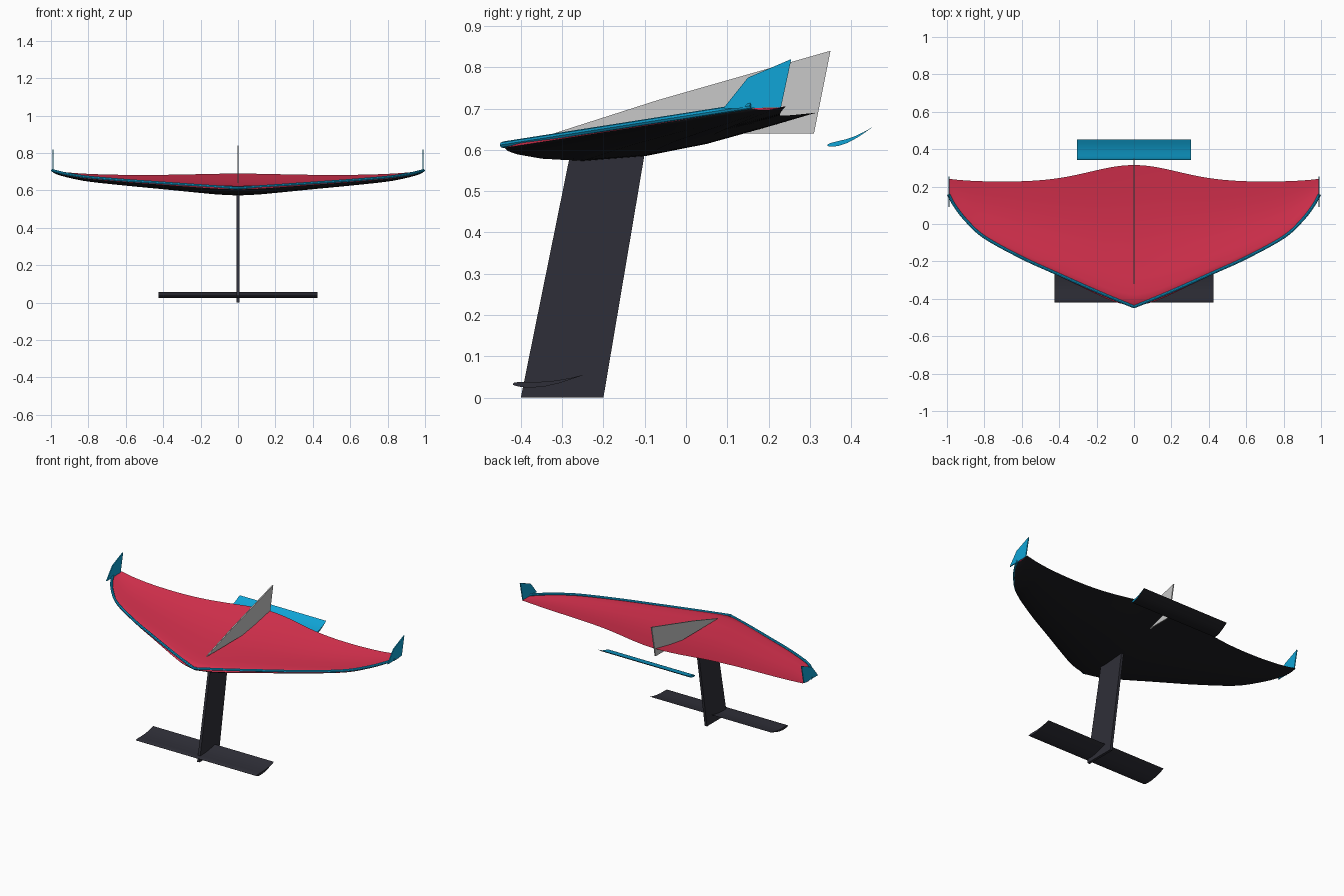
import bpy, bmesh, math
from mathutils import Vector

cube = bpy.data.objects.get("Cube")
if cube:
    bpy.data.objects.remove(cube)


def material(name, hex_code):
    def linear(i):
        c = int(hex_code[i:i + 2], 16) / 255
        return c / 12.92 if c < 0.04 else ((c + 0.055) / 1.055) ** 2.4
    col = (linear(0), linear(2), linear(4), 1)
    m = bpy.data.materials.new(name)
    m.use_nodes = True
    m.diffuse_color = col
    m.node_tree.nodes["Principled BSDF"].inputs["Base Color"].default_value = col
    return m


RED = material("red skin", "DC3250")
BLACK = material("black underside", "1C1C20")
CHARCOAL = material("charcoal", "2F2F38")
BLUE = material("bright blue", "10A5D7")
GREY = material("light grey", "C8C8C8")

# Cambered aerofoil, as fractions of the chord
UPPER = [(0, 0), (.02, .012), (.08, .014), (.2, .003), (.4, -.018), (.6, -.026), (.8, -.018), (1, 0)]
LOWER = [(.85, -.027), (.65, -.06), (.45, -.077), (.25, -.07), (.12, -.048), (.04, -.025), (.01, -.011)]


def finish(name, bm, mats):
    bmesh.ops.recalc_face_normals(bm, faces=bm.faces)
    mesh = bpy.data.meshes.new(name)
    bm.to_mesh(mesh)
    bm.free()
    ob = bpy.data.objects.new(name, mesh)
    bpy.context.collection.objects.link(ob)
    for m in mats:
        mesh.materials.append(m)
    return ob


def select_only(ob):
    bpy.ops.object.select_all(action='DESELECT')
    ob.select_set(True)
    bpy.context.view_layer.objects.active = ob


def smooth(ob):
    select_only(ob)
    bpy.ops.object.shade_smooth_by_angle(angle=math.radians(35))


def mirror(ob):
    mod = ob.modifiers.new("mirror", 'MIRROR')
    mod.use_clip = True


def foil(name, stations, mats, camber=1.0, mirrored=False):
    """Loft the aerofoil through stations of (leading, trailing) points."""
    bm = bmesh.new()
    rings = []
    for lead, trail in stations:
        chord = (trail - lead).length
        rings.append([bm.verts.new(lead.lerp(trail, t) + Vector((0, 0, h * chord * camber)))
                      for t, h in UPPER + LOWER])
    n = len(rings[0])
    for a, b in zip(rings, rings[1:]):
        for i in range(n):
            j = (i + 1) % n
            f = bm.faces.new((a[i], a[j], b[j], b[i]))
            f.material_index = 0 if i < len(UPPER) - 1 else 1
    if not mirrored:
        bm.faces.new(rings[0])
    bm.faces.new(rings[-1])
    ob = finish(name, bm, mats)
    smooth(ob)
    if mirrored:
        mirror(ob)
    return ob


def plate(name, outline, x, thickness, mat):
    """Flat upright plate from a side outline of (y, z) points."""
    bm = bmesh.new()
    face = bm.faces.new([bm.verts.new((x - thickness / 2, y, z)) for y, z in outline])
    out = bmesh.ops.extrude_face_region(bm, geom=[face])
    verts = [v for v in out["geom"] if isinstance(v, bmesh.types.BMVert)]
    bmesh.ops.translate(bm, verts=verts, vec=(thickness, 0, 0))
    return finish(name, bm, [mat])


def spline(pts, steps=5):
    """Catmull-Rom samples through 2D points."""
    p = [Vector(q) for q in pts]
    p = [2 * p[0] - p[1]] + p + [2 * p[-1] - p[-2]]
    out = []
    for a, b, c, d in zip(p, p[1:], p[2:], p[3:]):
        for k in range(steps):
            t = k / steps
            out.append(b + 0.5 * t * ((c - a) + t * ((2 * a - 5 * b + 4 * c - d)
                       + t * (3 * (b - c) + d - a))))
    return out + [p[-2]]


# Main wing: swept leading edge, wavy trailing edge, upturned tips
LEADING = [(0, -.44), (.1, -.417), (.2, -.375), (.4, -.28), (.6, -.185),
           (.8, -.075), (.9, .02), (.96, .1), (.99, .165)]
stations = []
for x, y in spline(LEADING):
    lead = Vector((x, y, .605 + .157 * (y + .44)))
    trail = Vector((x, .225 + .09 * math.exp(-(x / .33) ** 2) + .018 * x ** 8,
                    .682 + .008 * math.exp(-(x / .3) ** 2) + .025 * x ** 6))
    stations.append((lead, trail))
foil("main_wing", stations, [RED, BLACK], mirrored=True)

# Leading edge tube
half = [Vector((x, y, .612 + .157 * (y + .445))) for x, y in
        spline([(0, -.443), (.2, -.36), (.42, -.262), (.6, -.18), (.8, -.07),
                (.9, .022), (.96, .1), (.992, .158)])]
path = [Vector((-p.x, p.y, p.z)) for p in reversed(half[1:])] + half
curve = bpy.data.curves.new("leading_edge_tube", 'CURVE')
curve.dimensions = '3D'
curve.bevel_depth = .008
curve.bevel_resolution = 2
curve.use_fill_caps = True
line = curve.splines.new('POLY')
line.points.add(len(path) - 1)
for point, co in zip(line.points, path):
    point.co = (*co, 1)
curve.materials.append(BLUE)
tube = bpy.data.objects.new("leading_edge_tube", curve)
bpy.context.collection.objects.link(tube)
select_only(tube)
bpy.ops.object.convert(target='MESH')
smooth(bpy.context.object)

# Wing tip fins
tip = plate("tip_fins", [(.09, .70), (.15, .775), (.255, .82), (.23, .703)], .99, .006, BLUE)
mirror(tip)

# Centre fin and mast
plate("centre_fin", [(-.32, .64), (-.07, .72), (.35, .84), (.31, .64)], 0, .007, GREY)
plate("mast", [(-.4, 0), (-.28, .592), (-.1, .592), (-.2, 0)], 0, .016, CHARCOAL)

# Lower foil and tail plane
foil("lower_foil", [(Vector((x, -.42, .033)), Vector((x, -.245, .056))) for x in (-.425, .425)],
     [CHARCOAL, CHARCOAL], 1.2)
foil("tail_plane", [(Vector((x, .342, .611)), Vector((x, .452, .655))) for x in (-.305, .305)],
     [BLUE, BLACK], 1.5)
